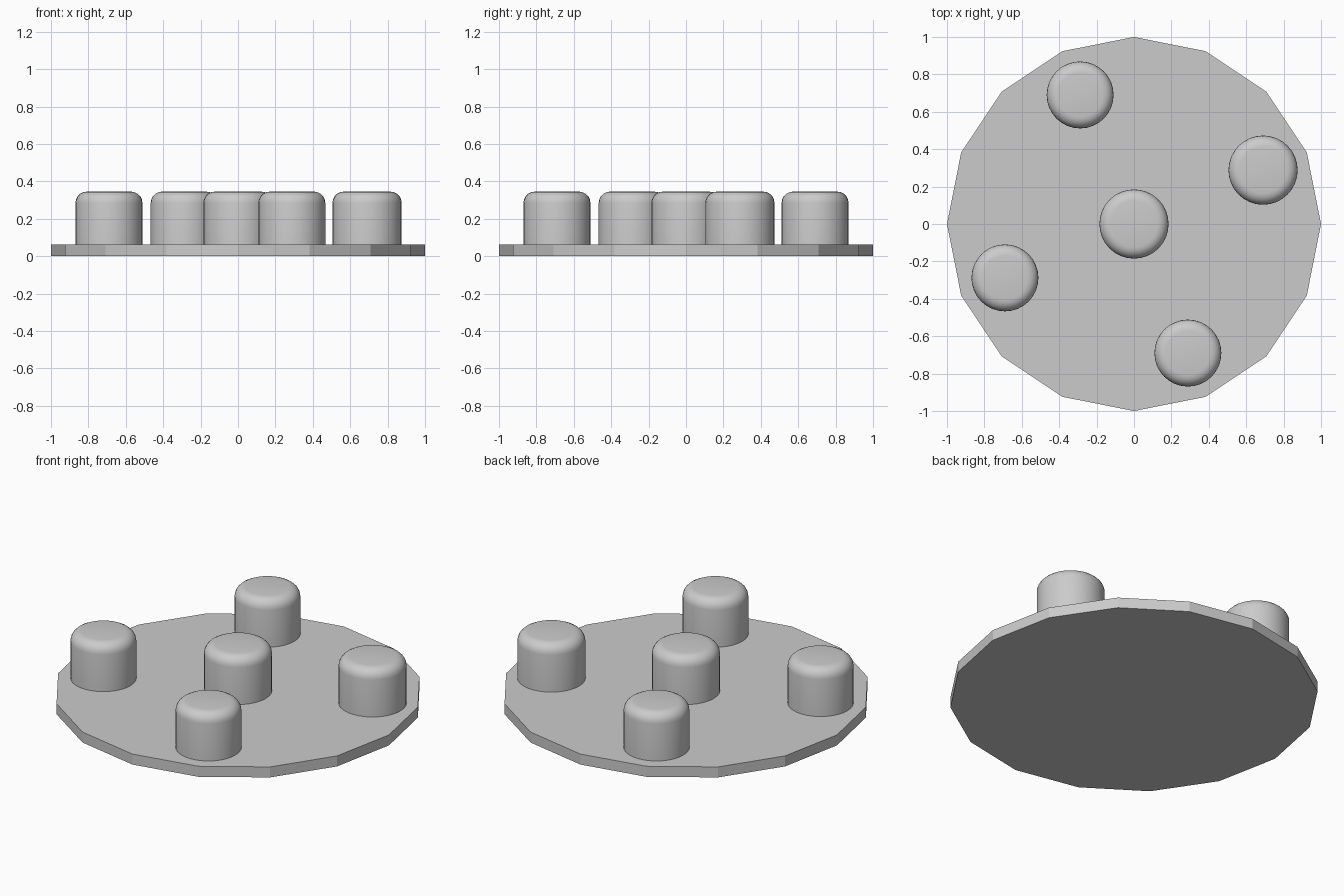
import bpy
import math

cube = bpy.data.objects.get("Cube")
if cube:
    bpy.data.objects.remove(cube, do_unlink=True)

grey = bpy.data.materials.new("light_grey")
grey.use_nodes = True
grey.diffuse_color = (0.6, 0.6, 0.6, 1)
grey.node_tree.nodes["Principled BSDF"].inputs["Base Color"].default_value = (0.6, 0.6, 0.6, 1)

PLATE_TOP = 0.063
KNOB_TOP = 0.345


def cylinder(name, sides, radius, bottom, top, x=0, y=0, turn=0):
    bpy.ops.mesh.primitive_cylinder_add(
        vertices=sides, radius=radius, depth=top - bottom,
        location=(x, y, (bottom + top) / 2), rotation=(0, 0, turn))
    obj = bpy.context.object
    obj.name = name
    obj.data.materials.append(grey)
    return obj


def knob(name, x, y, radius):
    # Peg with a rounded top rim, sunk slightly into the plate
    obj = cylinder(name, 32, radius, PLATE_TOP - 0.02, KNOB_TOP, x, y)
    weights = obj.data.attributes.new("bevel_weight_edge", "FLOAT", "EDGE")
    verts = obj.data.vertices
    for edge in obj.data.edges:
        if all(verts[i].co.z > 0 for i in edge.vertices):
            weights.data[edge.index].value = 1
    bevel = obj.modifiers.new("rounded_rim", "BEVEL")
    bevel.limit_method = "WEIGHT"
    bevel.width = 0.06
    bevel.segments = 5
    bpy.ops.object.modifier_apply(modifier=bevel.name)
    bpy.ops.object.shade_smooth_by_angle(angle=math.radians(40))


# Faceted round base
cylinder("base_plate", 16, 1, 0, PLATE_TOP)

# Centre peg and a ring of four
knob("centre_peg", 0, 0, 0.185)
ring = math.hypot(0.69, 0.288)
start = math.atan2(0.288, 0.69)
for i, side in enumerate(("left", "back", "right", "front")):
    a = start + i * math.pi / 2
    knob(side + "_peg", ring * math.cos(a), ring * math.sin(a), 0.185 if i == 0 else 0.179)
